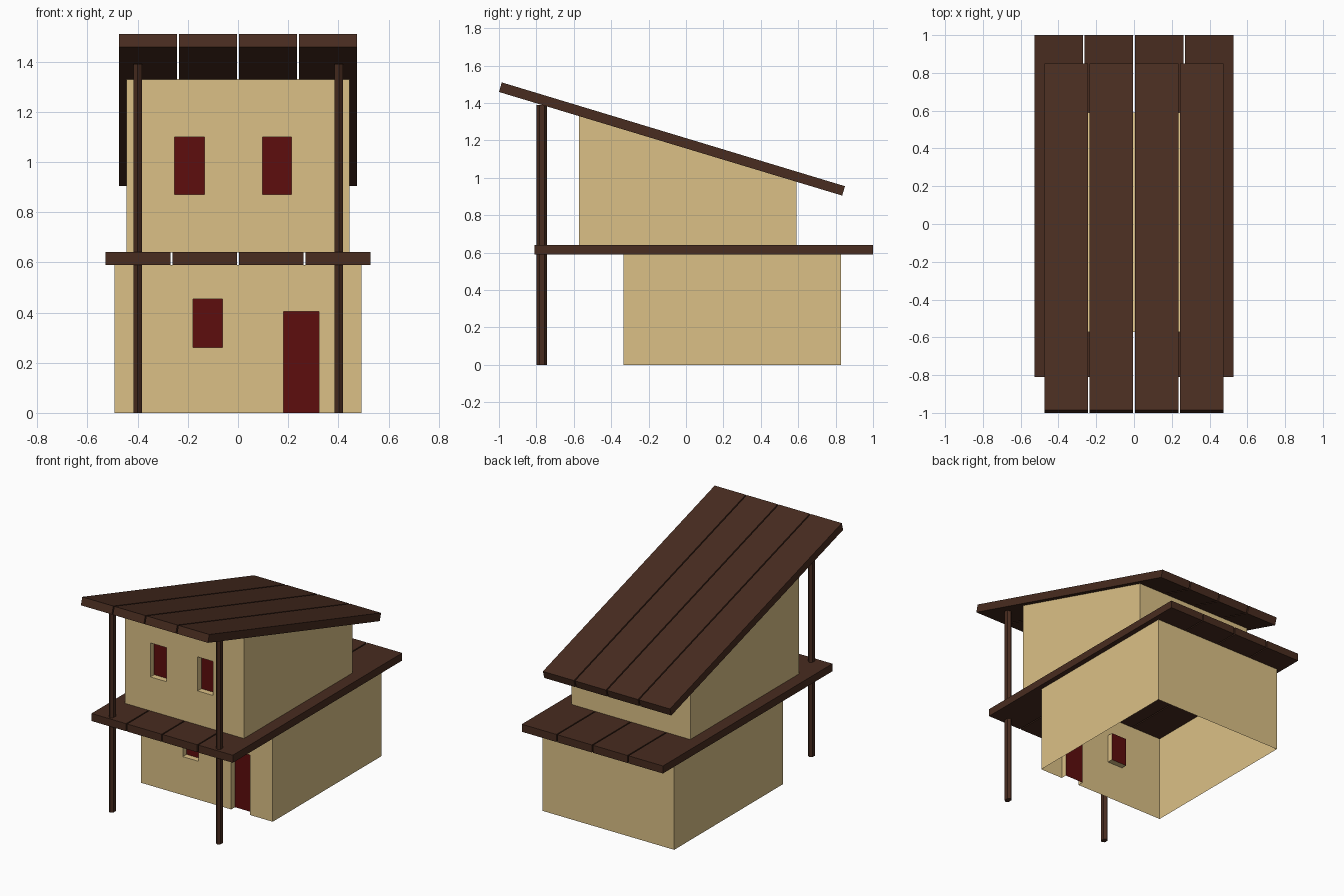
import bpy, bmesh, math

if "Cube" in bpy.data.objects:
    bpy.data.objects.remove(bpy.data.objects["Cube"])


def material(name, rgb):
    m = bpy.data.materials.new(name)
    m.diffuse_color = (*rgb, 1)
    m.use_nodes = True
    m.node_tree.nodes["Principled BSDF"].inputs["Base Color"].default_value = m.diffuse_color
    return m


PLASTER = material("plaster", (0.71, 0.53, 0.24))
WOOD = material("dark_wood", (0.065, 0.025, 0.014))
RED = material("red_paint", (0.11, 0.004, 0.004))
RECESS = 0.04


def make(name, quads, mat):
    bm = bmesh.new()
    for q in quads:
        bm.faces.new([bm.verts.new(p) for p in q])
    bmesh.ops.remove_doubles(bm, verts=bm.verts, dist=1e-5)
    me = bpy.data.meshes.new(name)
    bm.to_mesh(me)
    bm.free()
    me.materials.append(mat)
    ob = bpy.data.objects.new(name, me)
    bpy.context.collection.objects.link(ob)
    return ob


def prism_x(name, x0, x1, profile, mat):
    """Extrude a counter-clockwise (y, z) profile along x."""
    n = len(profile)
    a = [(x0, y, z) for y, z in profile]
    b = [(x1, y, z) for y, z in profile]
    sides = [(a[i], a[(i + 1) % n], b[(i + 1) % n], b[i]) for i in range(n)]
    return make(name, [a[::-1], b] + sides, mat)


def storey(name, x0, x1, y0, y1, z0, zf, zb, openings, cap):
    """Thin open-bottomed walls with recessed openings in the front."""
    quads = [
        [(x1, y0, z0), (x1, y1, z0), (x1, y1, zb), (x1, y0, zf)],
        [(x0, y1, z0), (x0, y0, z0), (x0, y0, zf), (x0, y1, zb)],
        [(x1, y1, z0), (x0, y1, z0), (x0, y1, zb), (x1, y1, zb)],
    ]
    if cap:
        quads.append([(x0, y0, zf), (x1, y0, zf), (x1, y1, zb), (x0, y1, zb)])
    # front wall cells around the openings
    xs = sorted({x0, x1, *[v for o in openings for v in o[1:3]]})
    zs = sorted({z0, zf, *[v for o in openings for v in o[3:5]]})
    for a, b in zip(xs, xs[1:]):
        for c, d in zip(zs, zs[1:]):
            mx, mz = (a + b) / 2, (c + d) / 2
            if not any(o[1] < mx < o[2] and o[3] < mz < o[4] for o in openings):
                quads.append([(a, y0, c), (b, y0, c), (b, y0, d), (a, y0, d)])
    # reveals and red panels
    yi = y0 + RECESS
    for label, a, b, c, d in openings:
        loop = [(a, c), (b, c), (b, d), (a, d)]
        for i in range(4):
            (px, pz), (qx, qz) = loop[i], loop[(i + 1) % 4]
            if pz == qz == z0:
                continue
            quads.append([(px, y0, pz), (px, yi, pz), (qx, yi, qz), (qx, y0, qz)][::-1])
        make(label, [[(x, yi, z) for x, z in loop]], RED)
    make(name, quads, PLASTER)


storey("lower_walls", -0.493, 0.493, -0.333, 0.83, 0, 0.59, 0.59,
       [("lower_window", -0.18, -0.062, 0.26, 0.455),
        ("front_door", 0.182, 0.322, 0, 0.405)], False)
storey("upper_walls", -0.445, 0.445, -0.572, 0.59, 0.64, 1.331, 0.980,
       [("upper_window_left", -0.254, -0.134, 0.87, 1.10),
        ("upper_window_right", 0.098, 0.214, 0.87, 1.10)], True)


# planked deck and sloping roof
def planks(name, half_width, profile, gap=0.008, count=4):
    w = (2 * half_width - gap * (count - 1)) / count
    for i in range(count):
        x = -half_width + i * (w + gap)
        prism_x(f"{name}_plank_{i + 1}", x, x + w, profile, WOOD)


planks("deck", 0.528, [(-0.81, 0.59), (1.0, 0.59), (1.0, 0.641), (-0.81, 0.641)])
planks("roof", 0.475, [(-1.0, 1.459), (0.835, 0.905), (0.85, 0.955), (-0.985, 1.51)])

# six-sided posts, slightly flattened
for side, x in (("left", -0.4), ("right", 0.402)):
    ring = [(x + 0.0195 * math.sin(math.radians(60 * i)) * -1,
             -0.771 + 0.027 * math.cos(math.radians(60 * i))) for i in range(6)]
    bot = [(px, py, 0) for px, py in ring]
    top = [(px, py, 1.39) for px, py in ring]
    walls = [(bot[i], bot[(i + 1) % 6], top[(i + 1) % 6], top[i]) for i in range(6)]
    make(f"{side}_post", [bot[::-1], top] + walls, WOOD)
